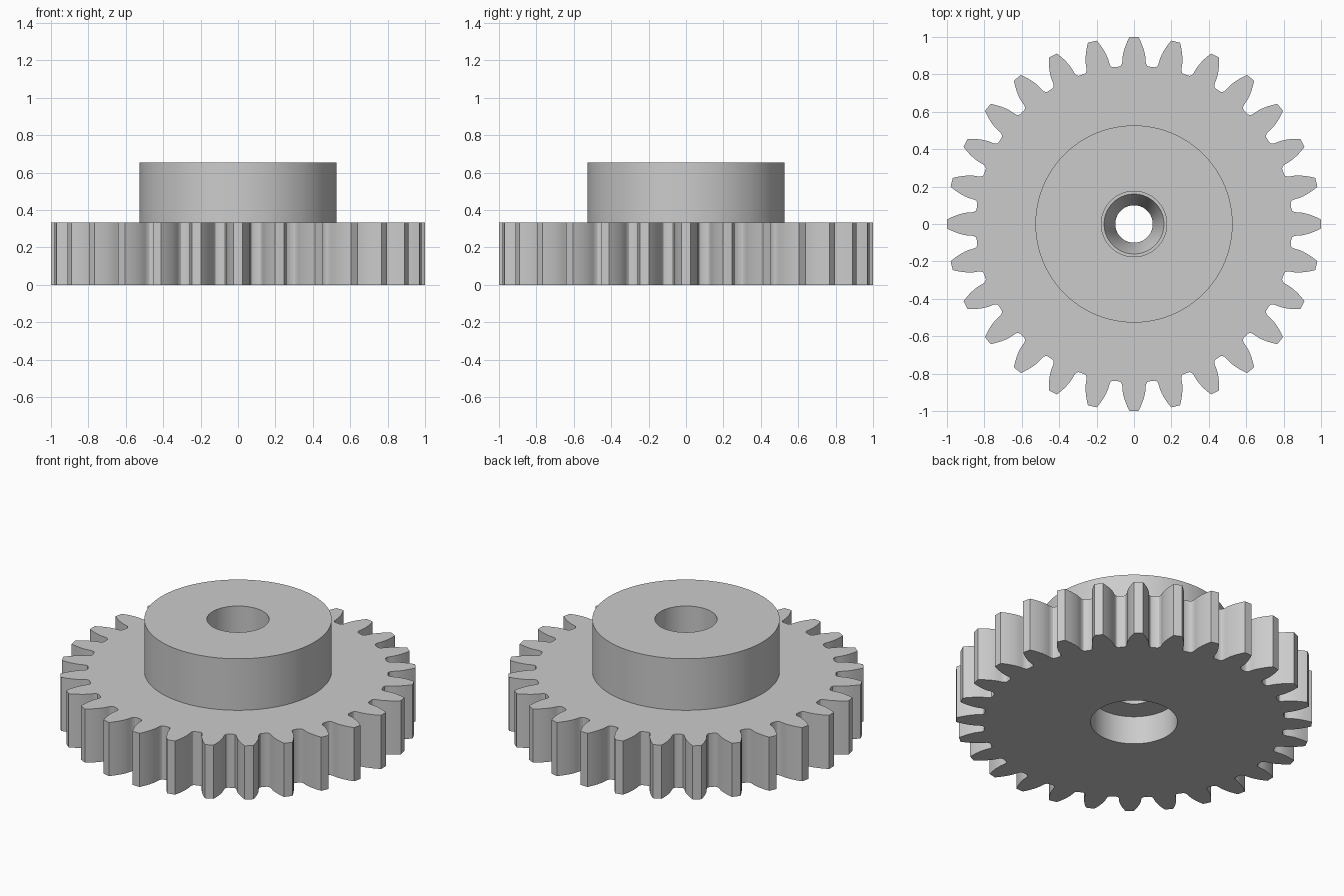
import bpy
import bmesh
from math import acos, cos, pi, radians, sin, tan

cube = bpy.data.objects.get("Cube")
if cube:
    bpy.data.objects.remove(cube, do_unlink=True)

TEETH = 28
TIP, ROOT = 1.0, 0.845
PITCH = TIP * TEETH / (TEETH + 2)
PRESSURE = radians(20)
BASE = PITCH * cos(PRESSURE)
GEAR_TOP, HUB_TOP = 0.333, 0.653


def involute(angle):
    return tan(angle) - angle


def half_angle(r):
    """Half the angular width of a tooth at radius r."""
    return pi / (2 * TEETH) + involute(PRESSURE) - involute(acos(min(1, BASE / r)))


# Tooth flank from tip to root fillet, as (angle, radius)
steps = 6
flank = []
for i in range(steps + 1):
    r = TIP + (BASE - TIP) * i / steps
    flank.append((half_angle(r), r))
flank += [(0.074, 0.86), (0.083, 0.849), (0.094, ROOT)]

# One tooth is mirrored about its centre and repeated around the rim
tooth = [(-a, r) for a, r in reversed(flank)] + [(0, TIP)] + flank
tooth.append((pi / TEETH, ROOT))
outline = [(a + 2 * pi * k / TEETH, r) for k in range(TEETH) for a, r in tooth]


def circle(radius):
    return [(a, radius) for a, _ in outline]


# Rings lofted around the whole section: rim, hub, stepped bore, recess
rings = [
    (outline, 0), (outline, GEAR_TOP),
    (circle(0.527), GEAR_TOP), (circle(0.527), HUB_TOP),
    (circle(0.175), HUB_TOP), (circle(0.175), GEAR_TOP),
    (circle(0.16), GEAR_TOP), (circle(0.1), 0.19), (circle(0.1), 0.175),
    (circle(0.244), 0.175), (circle(0.244), 0),
]

bm = bmesh.new()
loops = [[bm.verts.new((r * cos(a), r * sin(a), z)) for a, r in ring]
         for ring, z in rings]
count = len(outline)
for lower, upper in zip(loops, loops[1:] + loops[:1]):
    for i in range(count):
        j = (i + 1) % count
        bm.faces.new((lower[i], lower[j], upper[j], upper[i]))
bmesh.ops.recalc_face_normals(bm, faces=bm.faces)

mesh = bpy.data.meshes.new("spur_gear")
bm.to_mesh(mesh)
bm.free()
gear = bpy.data.objects.new("spur_gear", mesh)
bpy.context.collection.objects.link(gear)

# Plain grey material
grey = bpy.data.materials.new("light_grey")
grey.use_nodes = True
color = (0.6, 0.6, 0.6, 1)
grey.diffuse_color = color
grey.node_tree.nodes["Principled BSDF"].inputs["Base Color"].default_value = color
mesh.materials.append(grey)

# Smooth round walls, crisp edges
bpy.ops.object.select_all(action='DESELECT')
gear.select_set(True)
bpy.context.view_layer.objects.active = gear
bpy.ops.object.shade_smooth_by_angle(angle=radians(30))
